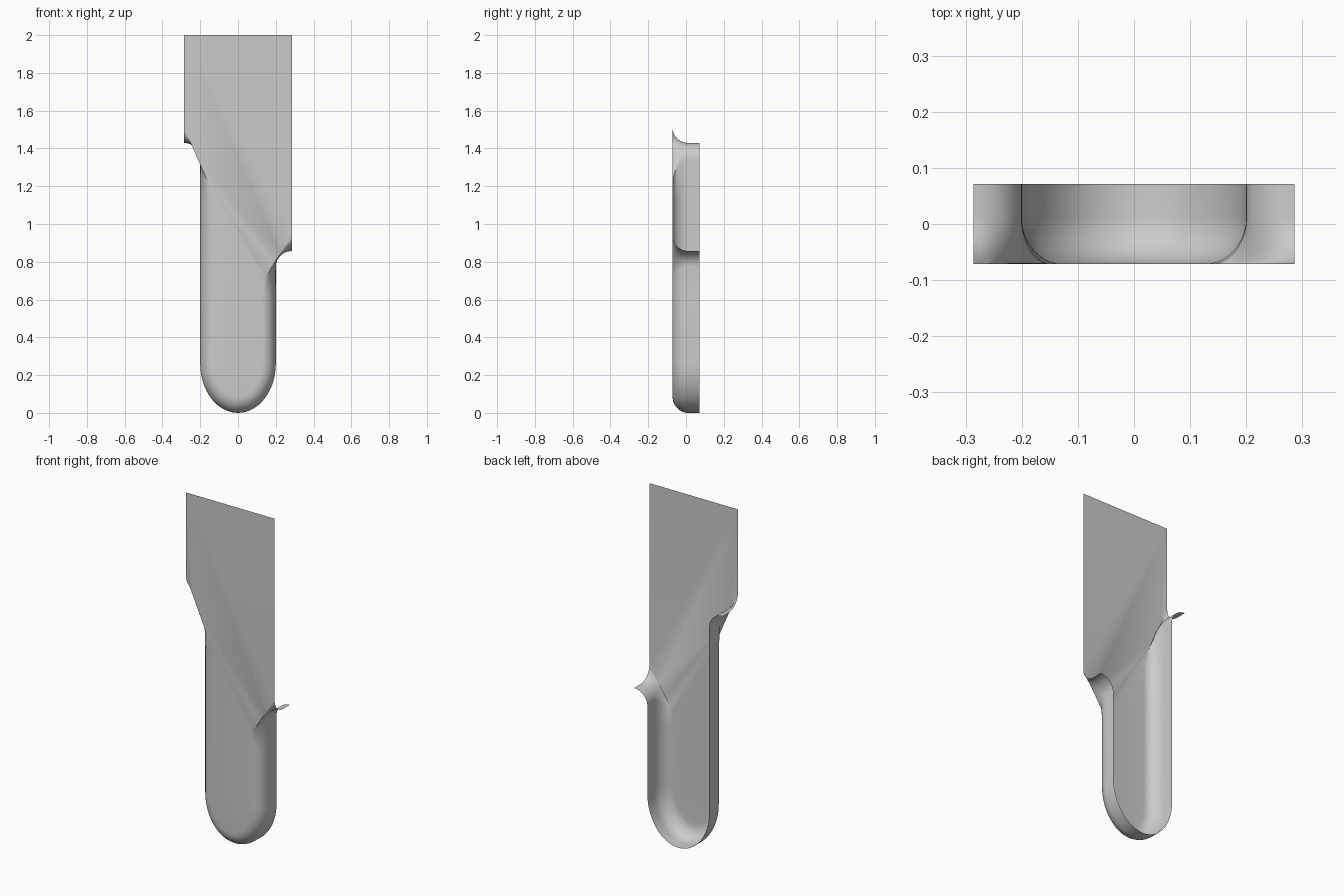
import bpy, bmesh
from math import sin, cos, pi

if "Cube" in bpy.data.objects:
    bpy.data.objects.remove(bpy.data.objects["Cube"])

FRONT, BACK, HALF_W, TOP = -0.071, 0.071, 0.286, 2.0
ROUND_DEPTH, ROUND_STEPS = 0.083, 10


def shoulder(side, lip, corner, crease_top, crease_end):
    """Pairs of (wall point, crease point) from the outer lip down to the straight side."""
    pairs = []
    n = 12
    for i in range(n + 1):
        t = i / n
        a = t * pi / 2
        wall = (side * (HALF_W - (HALF_W - 0.2) * sin(a)),
                corner + (lip - corner) * cos(a))
        crease = (side * (HALF_W + (crease_end[0] - HALF_W) * t),
                  crease_top + (crease_end[1] - crease_top) * t)
        pairs.append((wall, crease))
    # straight side just under the shoulder
    pairs.append(((side * 0.2, crease_end[1] - 0.09),
                  (side * 0.127, crease_end[1] - 0.09)))
    return pairs


# outline: left shoulder, rounded bottom, right shoulder
pairs = shoulder(-1, 1.429, 1.345, 1.51, (0.15, 1.20))
for i in range(33):
    a = pi + pi * i / 32
    pairs.append(((0.2 * cos(a), 0.26 + 0.26 * sin(a)),
                  (0.127 * cos(a), 0.27 + 0.185 * sin(a))))
pairs += reversed(shoulder(1, 0.857, 0.775, 0.94, (0.138, 0.71)))

# rolled rim rings, from the crease on the front plane to the back edge
bm = bmesh.new()
rings = []
for j in range(ROUND_STEPS + 1):
    b = j / ROUND_STEPS * pi / 2
    y = FRONT + ROUND_DEPTH * (1 - cos(b))
    rings.append([bm.verts.new((c[0] + (w[0] - c[0]) * sin(b), y,
                                c[1] + (w[1] - c[1]) * sin(b))) for w, c in pairs])
rings.append([bm.verts.new((w[0], BACK, w[1])) for w, c in pairs])
for r0, r1 in zip(rings, rings[1:]):
    for i in range(len(pairs) - 1):
        bm.faces.new((r0[i + 1], r0[i], r1[i], r1[i + 1]))

# flat front sheet
corners = [bm.verts.new((x, FRONT, TOP)) for x in (HALF_W, -HALF_W)]
bm.faces.new(rings[0] + corners)

mesh = bpy.data.meshes.new("rolled_edge_panel")
bm.to_mesh(mesh)
bm.free()
panel = bpy.data.objects.new("rolled_edge_panel", mesh)
bpy.context.collection.objects.link(panel)
bpy.context.view_layer.objects.active = panel
panel.select_set(True)
bpy.ops.object.shade_smooth_by_angle(angle=pi / 5)
